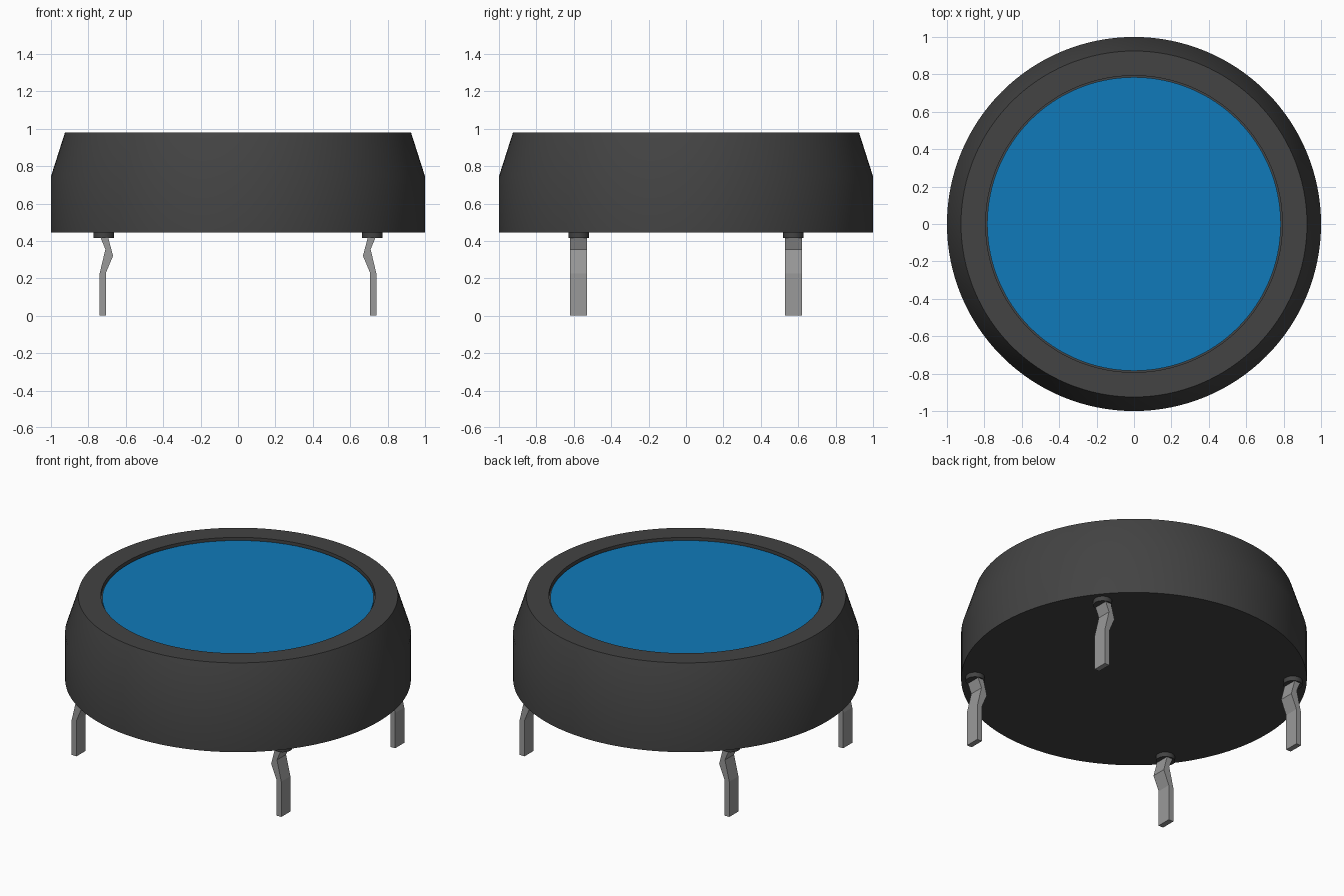
import bpy, bmesh, math

cube = bpy.data.objects.get("Cube")
if cube:
    bpy.data.objects.remove(cube, do_unlink=True)


def make_material(name, rgb):
    mat = bpy.data.materials.new(name)
    mat.use_nodes = True
    color = (*rgb, 1.0)
    mat.diffuse_color = color
    mat.node_tree.nodes["Principled BSDF"].inputs["Base Color"].default_value = color
    return mat


BLACK = make_material("black plastic", (0.056, 0.056, 0.056))
BLUE = make_material("blue face", (0.005, 0.195, 0.49))
METAL = make_material("grey metal", (0.32, 0.32, 0.32))


def finish(name, bm, mat, smooth=True):
    bmesh.ops.remove_doubles(bm, verts=bm.verts, dist=1e-5)
    bmesh.ops.recalc_face_normals(bm, faces=bm.faces)
    mesh = bpy.data.meshes.new(name)
    bm.to_mesh(mesh)
    bm.free()
    mesh.materials.append(mat)
    obj = bpy.data.objects.new(name, mesh)
    bpy.context.collection.objects.link(obj)
    if smooth:
        bpy.ops.object.select_all(action='DESELECT')
        obj.select_set(True)
        bpy.context.view_layer.objects.active = obj
        bpy.ops.object.shade_smooth_by_angle(angle=math.radians(30))
    return obj


def lathe(name, profile, mat, center=(0, 0), steps=128):
    """Spin an (r, z) profile that starts and ends on the axis."""
    bm = bmesh.new()
    verts = [bm.verts.new((r, 0, z)) for r, z in profile]
    edges = [bm.edges.new(pair) for pair in zip(verts, verts[1:])]
    bmesh.ops.spin(bm, geom=verts + edges, cent=(0, 0, 0), axis=(0, 0, 1),
                   angle=math.tau, steps=steps, use_merge=True)
    bmesh.ops.translate(bm, verts=bm.verts, vec=(*center, 0))
    return finish(name, bm, mat)


def pin(name, sx, y, mat):
    """Extrude the kinked pin outline across its width."""
    outline = [(0.74, 0), (0.74, 0.225), (0.709, 0.355), (0.736, 0.42), (0.736, 0.45),
               (0.692, 0.45), (0.692, 0.41), (0.668, 0.32), (0.706, 0.23), (0.706, 0)]
    bm = bmesh.new()
    face = bm.faces.new([bm.verts.new((sx * x, y - 0.046, z)) for x, z in outline])
    side = bmesh.ops.extrude_face_region(bm, geom=[face])["geom"]
    bmesh.ops.translate(bm, verts=[v for v in side if isinstance(v, bmesh.types.BMVert)],
                        vec=(0, 0.092, 0))
    return finish(name, bm, mat, smooth=False)


# Round housing with chamfered shoulder and shallow recess
lathe("housing", [(0, 0.445), (1, 0.445), (1, 0.745), (0.925, 0.98),
                  (0.793, 0.98), (0.793, 0.955), (0, 0.955)], BLACK)

# Blue disc in the recess
lathe("face_disc", [(0, 0.955), (0.785, 0.955), (0.785, 0.964), (0, 0.964)], BLUE)

# Four pins with round collars
for sx, side in ((1, "left"), (-1, "right")):
    for sy, end in ((-1, "front"), (1, "back")):
        y = sy * 0.574
        lathe(f"{end}_{side}_collar", [(0, 0.415), (0.055, 0.415), (0.055, 0.45), (0, 0.45)],
              BLACK, (sx * 0.718, y), 32)
        pin(f"{end}_{side}_pin", sx, y, METAL)
